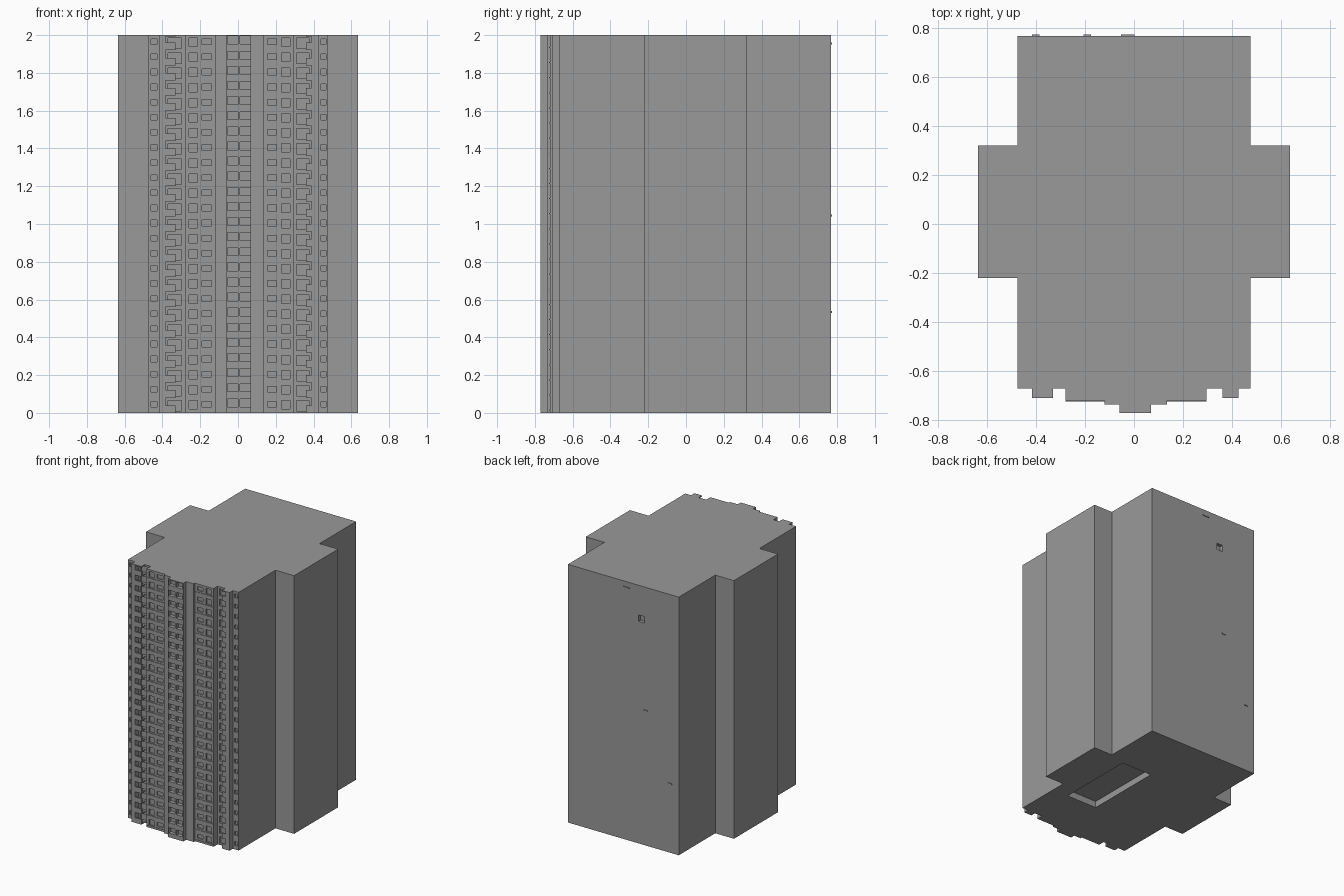
import bpy, bmesh
from mathutils import Matrix, Vector

cube = bpy.data.objects.get("Cube")
if cube:
    bpy.data.objects.remove(cube, do_unlink=True)

FLOORS = 25
STEP = 2.0 / FLOORS
WALL_Y = -0.67

grey = bpy.data.materials.new("concrete_grey")
grey.use_nodes = True
colour = (0.32, 0.32, 0.32, 1)
grey.diffuse_color = colour
grey.node_tree.nodes["Principled BSDF"].inputs["Base Color"].default_value = colour


def add_box(bm, low, high):
    low, high = Vector(low), Vector(high)
    place = Matrix.Translation((low + high) / 2) @ Matrix.Diagonal((*(high - low), 1))
    bmesh.ops.create_cube(bm, size=1, matrix=place)


def finish(bm, name):
    bmesh.ops.recalc_face_normals(bm, faces=bm.faces)
    mesh = bpy.data.meshes.new(name)
    bm.to_mesh(mesh)
    bm.free()
    mesh.materials.append(grey)
    obj = bpy.data.objects.new(name, mesh)
    bpy.context.collection.objects.link(obj)
    return obj


# Tower: one stepped plan raised to full height
plan = [
    (-0.475, WALL_Y), (-0.415, WALL_Y), (-0.415, -0.71), (-0.385, -0.71),
    (-0.385, WALL_Y), (-0.28, WALL_Y), (-0.28, -0.72), (-0.12, -0.72),
    (-0.12, -0.735), (-0.06, -0.735), (-0.06, -0.77), (0.07, -0.77),
    (0.07, -0.735), (0.135, -0.735), (0.135, -0.72), (0.295, -0.72),
    (0.295, WALL_Y), (0.39, WALL_Y), (0.39, -0.71), (0.425, -0.71),
    (0.425, WALL_Y), (0.475, WALL_Y), (0.475, -0.22), (0.635, -0.22),
    (0.635, 0.32), (0.475, 0.32), (0.475, 0.767), (-0.475, 0.767),
    (-0.475, 0.32), (-0.635, 0.32), (-0.635, -0.22), (-0.475, -0.22),
]
bm = bmesh.new()
base = bm.faces.new([bm.verts.new((x, y, 0)) for x, y in plan])
raised = bmesh.ops.extrude_face_region(bm, geom=[base])
bmesh.ops.translate(bm, vec=(0, 0, 2),
                    verts=[v for v in raised["geom"] if isinstance(v, bmesh.types.BMVert)])
tower = finish(bm, "tower")

# Openings per floor: x from, x to, wall y, depth, bottom, top
openings = [
    (-0.055, 0.0, -0.77, 0.03, 0.032, 0.074),
    (0.01, 0.065, -0.77, 0.03, 0.032, 0.074),
    (-0.26, -0.215, -0.72, 0.012, 0.02, 0.065),
    (-0.19, -0.14, -0.72, 0.008, 0.03, 0.06),
    (0.155, 0.205, -0.72, 0.008, 0.03, 0.06),
    (0.23, 0.275, -0.72, 0.012, 0.02, 0.065),
    (-0.37, -0.30, WALL_Y, 0.02, 0.01, 0.065),
    (0.31, 0.375, WALL_Y, 0.02, 0.01, 0.065),
    (-0.46, -0.43, WALL_Y, 0.01, 0.03, 0.06),
    (0.44, 0.465, WALL_Y, 0.01, 0.03, 0.06),
]
bm = bmesh.new()
for floor in range(FLOORS):
    z = floor * STEP
    for x0, x1, y, depth, low, high in openings:
        add_box(bm, (x0, y - 0.01, z + low), (x1, y + depth, z + high))

# Pit in the underside and a small vent at the back
add_box(bm, (0.08, -0.33, -0.1), (0.34, 0.28, 0.05))
add_box(bm, (-0.18, 0.74, 1.72), (-0.13, 0.8, 1.77))
cutter = finish(bm, "opening_cutter")
cutter.hide_render = True

cut = tower.modifiers.new("openings", "BOOLEAN")
cut.operation = "DIFFERENCE"
cut.solver = "EXACT"
cut.object = cutter
bpy.context.view_layer.objects.active = tower
bpy.ops.object.modifier_apply(modifier=cut.name)
bpy.data.objects.remove(cutter, do_unlink=True)

# Balconies beside the two piers
for name, x0, x1 in (("right_balconies", -0.385, -0.33), ("left_balconies", 0.36, 0.39)):
    bm = bmesh.new()
    for floor in range(FLOORS):
        z = floor * STEP
        add_box(bm, (x0, -0.71, z), (x1, WALL_Y, z + 0.008))
        add_box(bm, (x0, -0.71, z + 0.008), (x1, -0.70, z + 0.04))
    add_box(bm, (x0, -0.71, 1.992), (x1, WALL_Y, 2))
    finish(bm, name)

# Thin sills across the window bays
bm = bmesh.new()
for floor in range(FLOORS):
    z = floor * STEP + 0.012
    for x0, x1 in ((-0.28, -0.12), (0.135, 0.295)):
        add_box(bm, (x0, -0.724, z), (x1, -0.72, z + 0.005))
finish(bm, "window_sills")

# Small ledges on the back wall
bm = bmesh.new()
for x, z, half in ((-0.025, 1.95, 0.027), (-0.19, 1.04, 0.015), (-0.4, 0.53, 0.015)):
    add_box(bm, (x - half, 0.767, z), (x + half, 0.773, z + 0.01))
finish(bm, "back_ledges")
